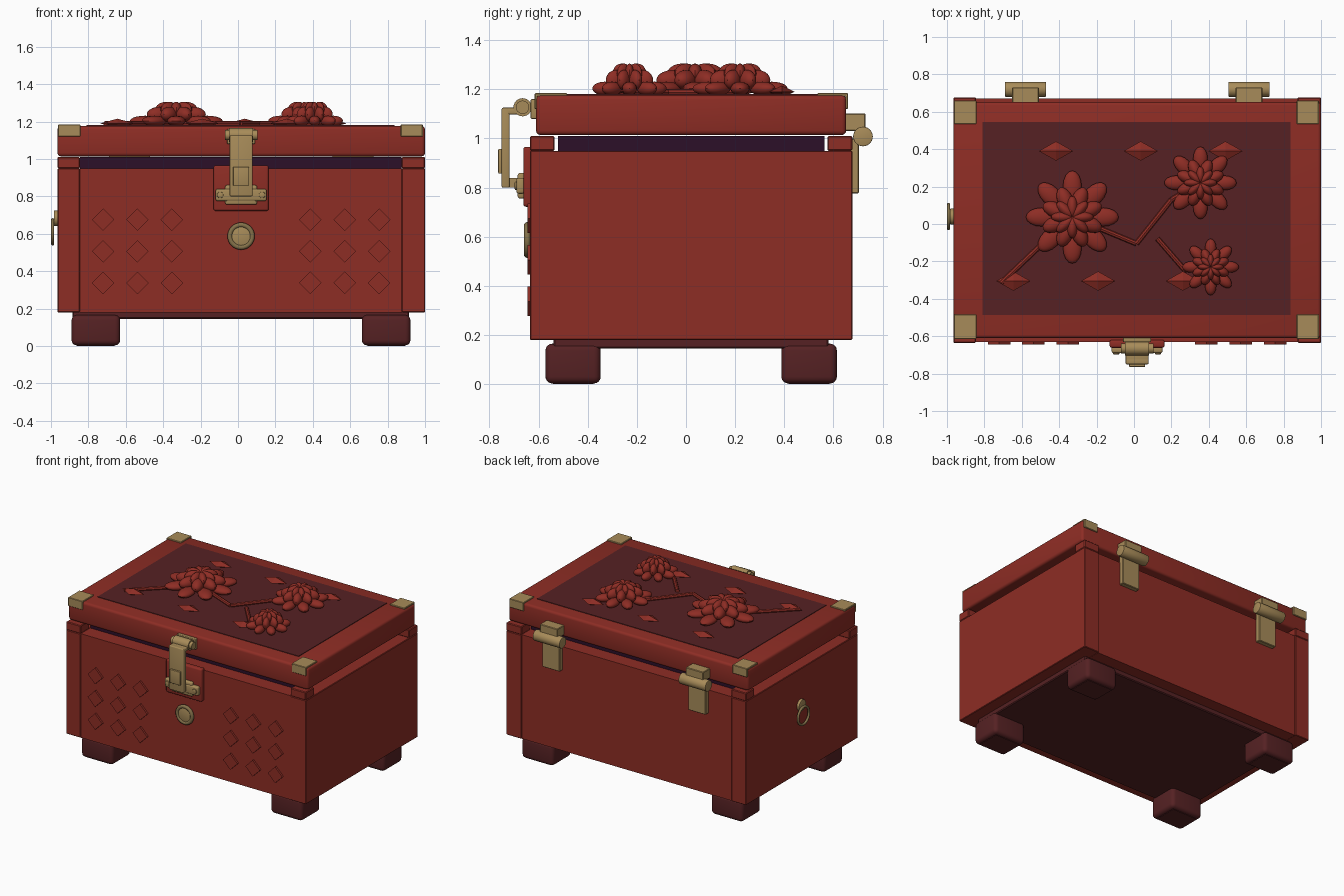
import bpy, bmesh, math
from mathutils import Matrix, Vector

if "Cube" in bpy.data.objects:
    bpy.data.objects.remove(bpy.data.objects["Cube"])


def material(name, rgb):
    m = bpy.data.materials.new(name)
    m.diffuse_color = (*rgb, 1)
    m.use_nodes = True
    m.node_tree.nodes["Principled BSDF"].inputs["Base Color"].default_value = m.diffuse_color
    return m


RED = material("lacquer red", (0.27, 0.026, 0.018))
MAROON = material("dark maroon", (0.092, 0.0155, 0.017))
LINER = material("deep purple", (0.025, 0.005, 0.022))
BRASS = material("brass", (0.39, 0.26, 0.10))
AGED = material("aged brass", (0.23, 0.165, 0.068))
CX = 0.0165  # middle of the chest body


def finish(name, bm, mat, smooth=True):
    bmesh.ops.recalc_face_normals(bm, faces=bm.faces[:])
    me = bpy.data.meshes.new(name)
    bm.to_mesh(me)
    bm.free()
    me.materials.append(mat)
    ob = bpy.data.objects.new(name, me)
    bpy.context.collection.objects.link(ob)
    if smooth:
        bpy.ops.object.select_all(action='DESELECT')
        ob.select_set(True)
        bpy.context.view_layer.objects.active = ob
        bpy.ops.object.shade_smooth_by_angle(angle=math.radians(35))
    return ob


def box(name, x, y, z, mat, bevel=0.0, segs=3):
    bm = bmesh.new()
    bmesh.ops.create_cube(bm, size=1)
    for v in bm.verts:
        v.co = Vector([(r[0] + r[1]) / 2 + c * (r[1] - r[0]) for c, r in zip(v.co, (x, y, z))])
    if bevel:
        bmesh.ops.bevel(bm, geom=bm.edges[:], offset=bevel, segments=segs, profile=0.5, affect='EDGES')
    return finish(name, bm, mat, bevel > 0)


def rod(name, a, b, r, mat, sides=24, bevel=0.0):
    a, b = Vector(a), Vector(b)
    d = b - a
    bm = bmesh.new()
    mtx = Matrix.Translation((a + b) / 2) @ d.to_track_quat('Z', 'Y').to_matrix().to_4x4()
    bmesh.ops.create_cone(bm, cap_ends=True, segments=sides, radius1=r, radius2=r, depth=d.length, matrix=mtx)
    if bevel:
        rim = [e for f in bm.faces if len(f.verts) == sides for e in f.edges]
        bmesh.ops.bevel(bm, geom=rim, offset=bevel, segments=2, profile=0.5, affect='EDGES')
    return finish(name, bm, mat)


def ring(name, centre, radius, tube, mat, axis):
    bpy.ops.mesh.primitive_torus_add(major_radius=radius, minor_radius=tube, major_segments=32,
                                     minor_segments=10, location=centre,
                                     rotation=Vector(axis).to_track_quat('Z', 'Y').to_euler())
    ob = bpy.context.object
    ob.name = name
    ob.data.materials.append(mat)
    bpy.ops.object.shade_smooth_by_angle(angle=math.radians(60))


# Chest body: two end panels, front and back panels, corner caps
box("front_and_back_panels", (-0.847, 0.877), (-0.63, 0.67), (0.18, 0.95), RED)
for side, x in (("left", (-0.965, -0.845)), ("right", (0.875, 1.0))):
    box(side + "_end_panel", x, (-0.635, 0.677), (0.18, 0.95), RED, 0.004, 1)
    for end, y in (("front", (-0.635, -0.535)), ("back", (0.575, 0.677))):
        box(f"{side}_{end}_corner_cap", x, y, (0.95, 1.01), RED, 0.005, 1)
box("inner_liner", (-0.845, 0.875), (-0.52, 0.563), (0.3, 1.01), LINER)
box("plinth", (-0.885, 0.915), (-0.54, 0.58), (0.145, 0.19), MAROON, 0.006, 1)

# Feet
for i, x in enumerate(((-0.89, -0.63), (0.662, 0.922))):
    for j, y in enumerate(((-0.572, -0.347), (0.388, 0.614))):
        box(f"foot_{i}{j}", x, y, (0.003, 0.165), MAROON, 0.028, 4)
        box(f"foot_pad_{i}{j}", (x[0] + .03, x[1] - .03), (y[0] + .03, y[1] - .03), (0, 0.02), MAROON)

# Lid with raised top panel
box("lid", (-0.965, 1.0), (-0.61, 0.652), (1.014, 1.176), RED, 0.018)
box("lid_panel", (-0.81, 0.838), (-0.487, 0.545), (1.172, 1.18), MAROON)

# Corner brackets: a top plate and a plate folded down the lid face
for i, x in enumerate(((-0.962, -0.843), (0.87, 0.988))):
    for j, (inner, outer) in enumerate(((-0.483, -0.616), (0.535, 0.66))):
        t = math.copysign(0.012, outer)
        box(f"bracket_top_{i}{j}", x, sorted((inner, outer)), (1.17, 1.184), BRASS, 0.003, 1)
        box(f"bracket_face_{i}{j}", x, sorted((outer - t, outer)), (1.12, 1.184), BRASS, 0.003, 1)

# Diamond studs on the front
for side in (-1, 1):
    for col in range(3):
        for row in range(3):
            x, z = CX + side * (0.37 + 0.184 * col), 0.337 + 0.169 * row
            bm = bmesh.new()
            bmesh.ops.create_cone(bm, cap_ends=True, segments=4, radius1=0.06, radius2=0.06, depth=0.02,
                                  matrix=Matrix.Translation((x, -0.634, z)) @ Matrix.Rotation(math.pi / 2, 4, 'X'))
            finish("diamond_stud", bm, RED, False)

# Front latch
box("latch_backplate", (CX - 0.147, CX + 0.147), (-0.662, -0.62), (0.722, 0.966), RED, 0.012)
box("latch_catch", (CX - 0.136, CX + 0.136), (-0.69, -0.655), (0.775, 0.84), BRASS, 0.01)
box("latch_catch_block", (CX - 0.085, CX + 0.085), (-0.685, -0.655), (0.755, 0.86), BRASS, 0.01)
for s in (-1, 1):
    rod("catch_screw", (CX + s * 0.112, -0.66, 0.807), (CX + s * 0.112, -0.697, 0.807), 0.017, BRASS, 16, 0.004)
box("latch_loop", (CX - 0.04, CX + 0.04), (-0.72, -0.68), (0.80, 0.84), BRASS)
box("latch_strap", (CX - 0.061, CX + 0.061), (-0.75, -0.718), (0.80, 1.125), BRASS, 0.006)
box("latch_strap_arm", (CX - 0.061, CX + 0.061), (-0.745, -0.66), (1.098, 1.125), BRASS, 0.006)
box("latch_tab", (CX - 0.043, CX + 0.043), (-0.764, -0.745), (0.857, 0.957), BRASS, 0.004)
rod("latch_barrel", (CX - 0.065, -0.665, 1.127), (CX + 0.065, -0.665, 1.127), 0.037, BRASS)
rod("latch_pin", (CX - 0.087, -0.665, 1.127), (CX + 0.087, -0.665, 1.127), 0.027, BRASS)
box("latch_lid_plate", (CX - 0.075, CX + 0.075), (-0.632, -0.60), (1.08, 1.16), BRASS, 0.005)

# Round lock below the latch
rod("lock_disc", (CX, -0.62, 0.587), (CX, -0.652, 0.587), 0.056, BRASS, 32, 0.004)
ring("lock_rim", (CX, -0.646, 0.587), 0.06, 0.013, AGED, (0, 1, 0))

# Back hinges
for i, x in enumerate((-0.58, 0.615)):
    rod(f"hinge_barrel_{i}", (x - 0.11, 0.72, 1.008), (x + 0.11, 0.72, 1.008), 0.04, BRASS, 24, 0.003)
    box(f"hinge_lid_leaf_{i}", (x - 0.072, x + 0.072), (0.645, 0.73), (1.03, 1.102), BRASS, 0.004, 1)
    box(f"hinge_body_leaf_{i}", (x - 0.072, x + 0.072), (0.665, 0.703), (0.776, 1.0), BRASS, 0.004, 1)

# Ring pull on the left end
rod("pull_boss", (-0.95, 0.04, 0.683), (-0.985, 0.04, 0.683), 0.042, BRASS, 20, 0.006)
ring("pull_ring", (-0.991, 0.04, 0.61), 0.064, 0.009, AGED, (1, 0, 0))


# Carved flowers: three rings of rounded petals, (radius, z, length, width, height)
def flower(name, x, y, size):
    bm = bmesh.new()
    layers = ((0.165, 1.203, 0.083, 0.05, 0.028, 0), (0.095, 1.237, 0.075, 0.042, 0.042, 0.5),
              (0.052, 1.262, 0.062, 0.03, 0.043, 0))
    for r, z, ln, wd, ht, shift in layers:
        for k in range(8):
            m = (Matrix.Translation((x, y, z)) @ Matrix.Rotation((k + shift) * math.pi / 4, 4, 'Z')
                 @ Matrix.Translation((r * size, 0, 0)) @ Matrix.Diagonal((ln * size, wd * size, ht, 1)))
            bmesh.ops.create_uvsphere(bm, u_segments=16, v_segments=10, radius=1, matrix=m)
    finish(name, bm, RED)


flower("large_flower", -0.33, 0.037, 1.0)
flower("medium_flower", 0.355, 0.22, 0.78)
flower("small_flower", 0.41, -0.23, 0.61)

# Branches joining the flowers
for path in (((-0.71, -0.315), (-0.5, -0.115), (-0.33, 0.037)),
             ((-0.33, 0.037), (0.013, -0.105), (0.2, 0.13), (0.355, 0.22)),
             ((0.125, -0.078), (0.27, -0.245), (0.41, -0.23))):
    for a, b in zip(path, path[1:]):
        rod("branch", (*a, 1.188), (*b, 1.188), 0.014, RED, 8)

# Faceted leaves
for y, first in ((0.39, -0.417), (-0.305, -0.645)):
    for k in range(3):
        bm = bmesh.new()
        m = (Matrix.Translation((first + 0.453 * k, y, 1.19))
             @ Matrix.Diagonal((0.092, 0.052, 0.025, 1)))
        pts = [bm.verts.new(m @ Vector(p)) for p in
               ((1, 0, 0), (0, 1, 0), (-1, 0, 0), (0, -1, 0), (0, 0, 1), (0, 0, -1))]
        for q in range(4):
            for tip in (4, 5):
                bm.faces.new((pts[q], pts[(q + 1) % 4], pts[tip]))
        finish("leaf", bm, RED, False)
